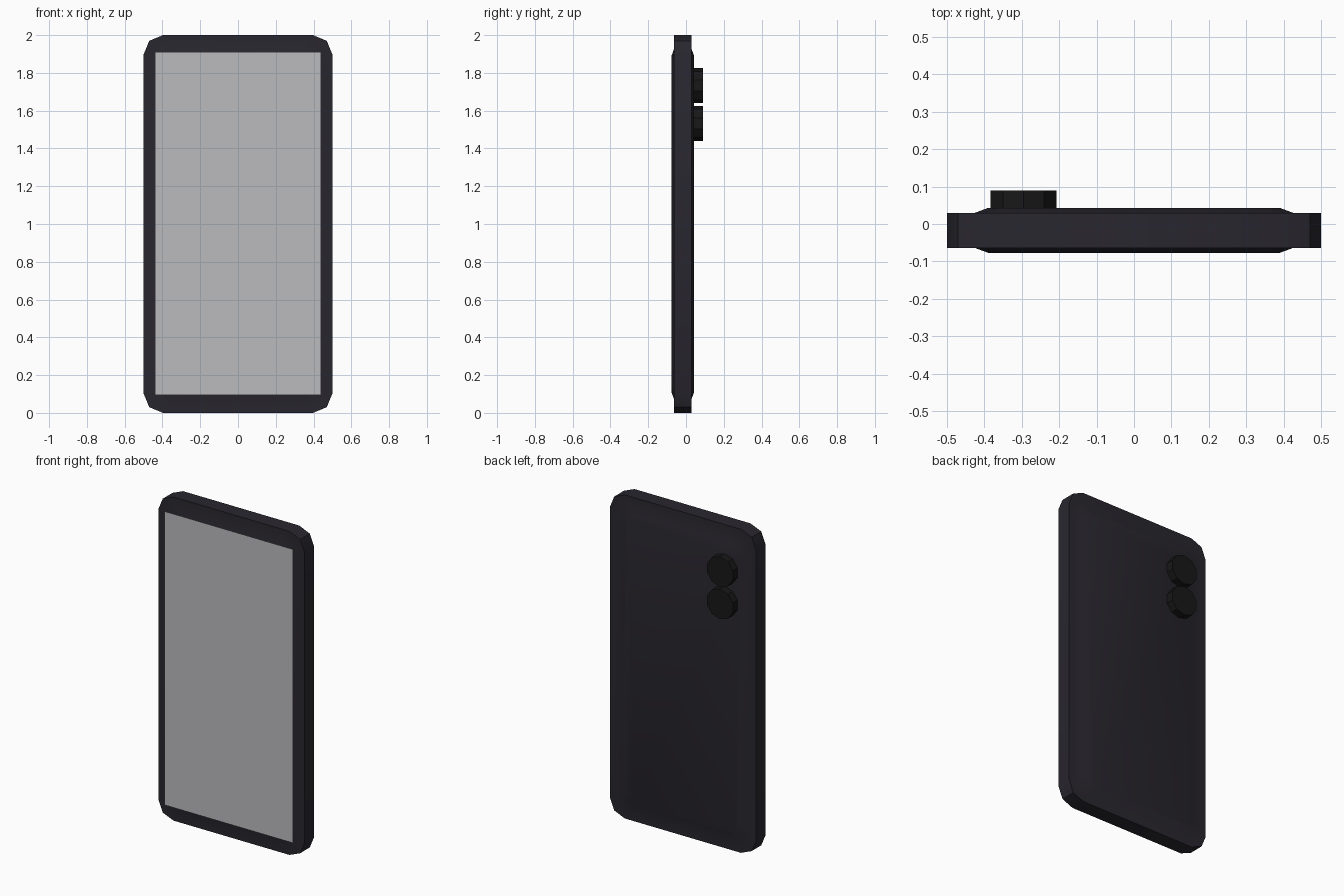
import bpy, bmesh, math
from mathutils import Matrix

if "Cube" in bpy.data.objects:
    bpy.data.objects.remove(bpy.data.objects["Cube"])


def material(name, color):
    m = bpy.data.materials.new(name)
    m.diffuse_color = color
    m.use_nodes = True
    m.node_tree.nodes["Principled BSDF"].inputs["Base Color"].default_value = m.diffuse_color
    return m


def add_object(name, bm, mat, smooth=True):
    bmesh.ops.recalc_face_normals(bm, faces=bm.faces[:])
    mesh = bpy.data.meshes.new(name)
    bm.to_mesh(mesh)
    bm.free()
    ob = bpy.data.objects.new(name, mesh)
    bpy.context.collection.objects.link(ob)
    mesh.materials.append(mat)
    if smooth:
        bpy.context.view_layer.objects.active = ob
        ob.select_set(True)
        bpy.ops.object.shade_smooth_by_angle(angle=math.radians(30))
        ob.select_set(False)
    return ob


def outline(bm, inset, radius, y):
    """Rounded rectangle with two facets per corner."""
    hx, hz = 0.5 - inset, 1.0 - inset
    verts = []
    for k, (sx, sz) in enumerate(((1, 1), (-1, 1), (-1, -1), (1, -1))):
        for j in range(3):
            a = math.radians(90 * k + 45 * j)
            verts.append(bm.verts.new((sx * (hx - radius) + radius * math.cos(a), y,
                                       1 + sz * (hz - radius) + radius * math.sin(a))))
    return verts


shell = material("dark_shell", (0.022, 0.02, 0.028, 1))
black = material("lens_black", (0.009, 0.009, 0.009, 1))
glass = material("screen_grey", (0.5, 0.5, 0.52, 1))

# Body: flat rim with a raised plateau on both faces
bm = bmesh.new()
sections = [(0.11, 0.07, -0.077), (0.075, 0.08, -0.064), (0, 0.103, -0.064),
            (0, 0.103, 0.03), (0.075, 0.08, 0.03), (0.11, 0.07, 0.043)]
loops = [outline(bm, *s) for s in sections]
for a, b in zip(loops, loops[1:]):
    for i in range(len(a)):
        j = (i + 1) % len(a)
        bm.faces.new((a[i], a[j], b[j], b[i]))
bm.faces.new(loops[0])
bm.faces.new(loops[-1])
add_object("phone_body", bm, shell)

# Screen: thin sheet just ahead of the front face
bm = bmesh.new()
bm.faces.new([bm.verts.new((x, -0.09, z)) for x, z in
              ((-0.44, 0.095), (0.44, 0.095), (0.44, 1.91), (-0.44, 1.91))])
screen = add_object("screen", bm, glass, smooth=False)

# Camera lenses: ten-sided discs on the back
for name, z in (("upper_lens", 1.733), ("lower_lens", 1.533)):
    bm = bmesh.new()
    rot = Matrix.Rotation(math.pi / 2, 4, 'X')
    bmesh.ops.create_cone(bm, cap_ends=True, segments=10, radius1=0.093, radius2=0.093,
                          depth=0.06, matrix=Matrix.Translation((-0.295, 0.06, z)) @ rot)
    # Put a corner of the decagon at the top
    top = max(v.co.z for v in bm.verts) - z
    if top < 0.0925:
        bmesh.ops.rotate(bm, verts=bm.verts[:], cent=(-0.295, 0.06, z),
                         matrix=Matrix.Rotation(math.radians(18), 3, 'Y'))
    add_object(name, bm, black, smooth=False)
